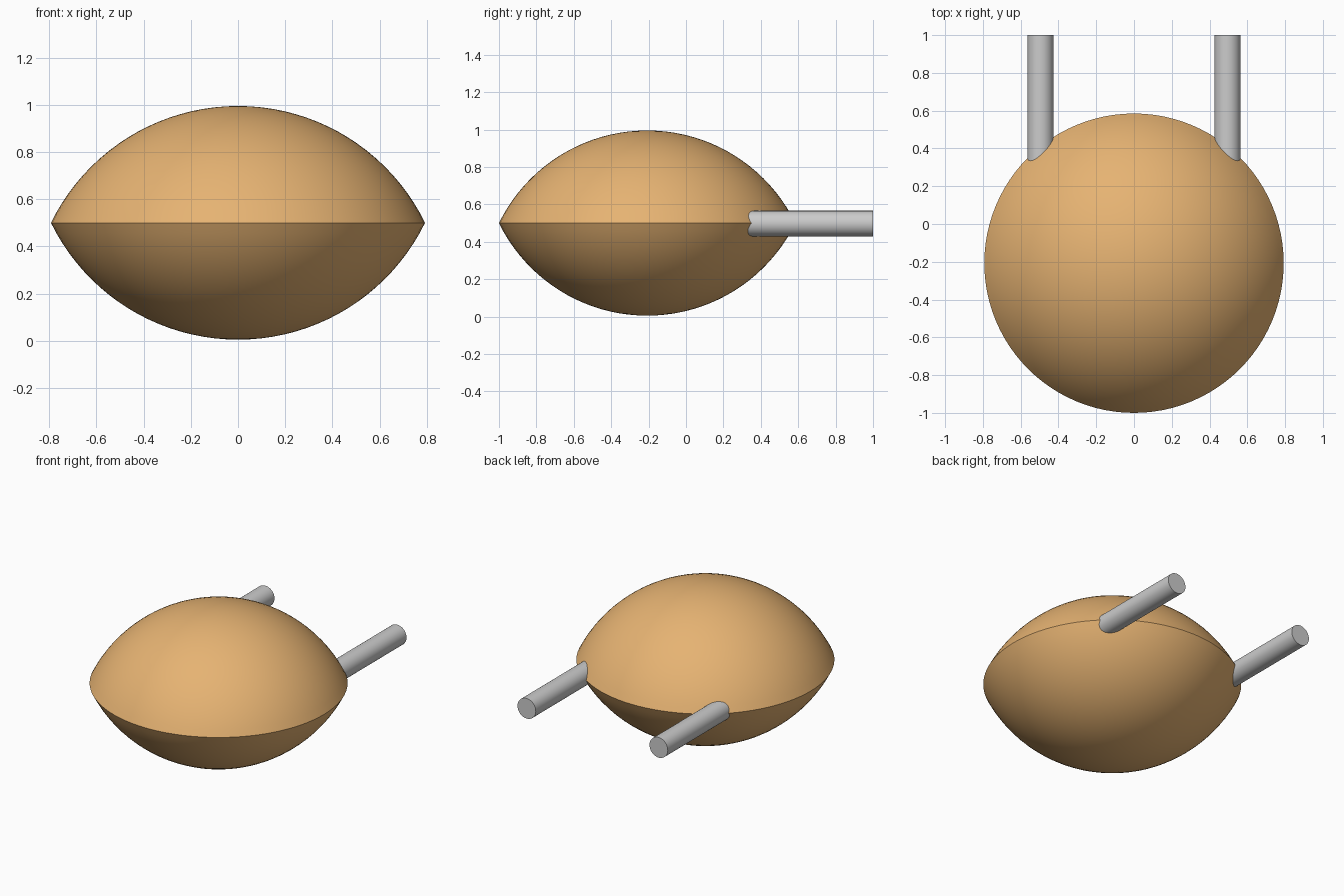
import bpy, bmesh, math
from mathutils import Matrix, Vector

if "Cube" in bpy.data.objects:
    bpy.data.objects.remove(bpy.data.objects["Cube"])

CENTRE = Vector((0, -0.2075, 0.5))
RIM, HALF = 0.7925, 0.495
SPHERE_R = (RIM**2 + HALF**2) / (2 * HALF)
SPAN = math.asin(RIM / SPHERE_R)
STEPS, SIDES = 20, 96


def finish(bm, name, material=None):
    bmesh.ops.recalc_face_normals(bm, faces=bm.faces[:])
    mesh = bpy.data.meshes.new(name)
    bm.to_mesh(mesh)
    bm.free()
    obj = bpy.data.objects.new(name, mesh)
    bpy.context.collection.objects.link(obj)
    if material:
        mesh.materials.append(material)
    bpy.ops.object.select_all(action='DESELECT')
    obj.select_set(True)
    bpy.context.view_layer.objects.active = obj
    bpy.ops.object.shade_smooth_by_angle(angle=math.radians(35))
    return obj


tan = bpy.data.materials.new("tan")
tan.diffuse_color = (0.79, 0.45, 0.17, 1)
tan.use_nodes = True
tan.node_tree.nodes["Principled BSDF"].inputs["Base Color"].default_value = tan.diffuse_color

# Lens-shaped body: two mirrored spherical caps, spun around the vertical axis
half = [(SPHERE_R * math.sin(SPAN * i / STEPS),
         SPHERE_R * math.cos(SPAN * i / STEPS) - SPHERE_R + HALF)
        for i in range(STEPS + 1)]
profile = half + [(r, -z) for r, z in reversed(half[:-1])]
bm = bmesh.new()
verts = [bm.verts.new((r, 0, z)) for r, z in profile]
edges = [bm.edges.new(pair) for pair in zip(verts, verts[1:])]
bmesh.ops.spin(bm, geom=verts + edges, cent=(0, 0, 0), axis=(0, 0, 1),
               angle=math.tau, steps=SIDES, use_duplicate=False)
bmesh.ops.remove_doubles(bm, verts=bm.verts[:], dist=1e-4)
bmesh.ops.translate(bm, verts=bm.verts[:], vec=CENTRE)
finish(bm, "lens_body", tan)

# Two parallel rods running from inside the rim to the back
START, END = 0.27, 1.0
for side, x in (("left", -0.495), ("right", 0.495)):
    bm = bmesh.new()
    place = (Matrix.Translation((x, (START + END) / 2, 0.4975))
             @ Matrix.Rotation(math.pi / 2, 4, 'X'))
    bmesh.ops.create_cone(bm, cap_ends=True, segments=48, radius1=0.0685,
                          radius2=0.0685, depth=END - START, matrix=place)
    finish(bm, side + "_rod")
